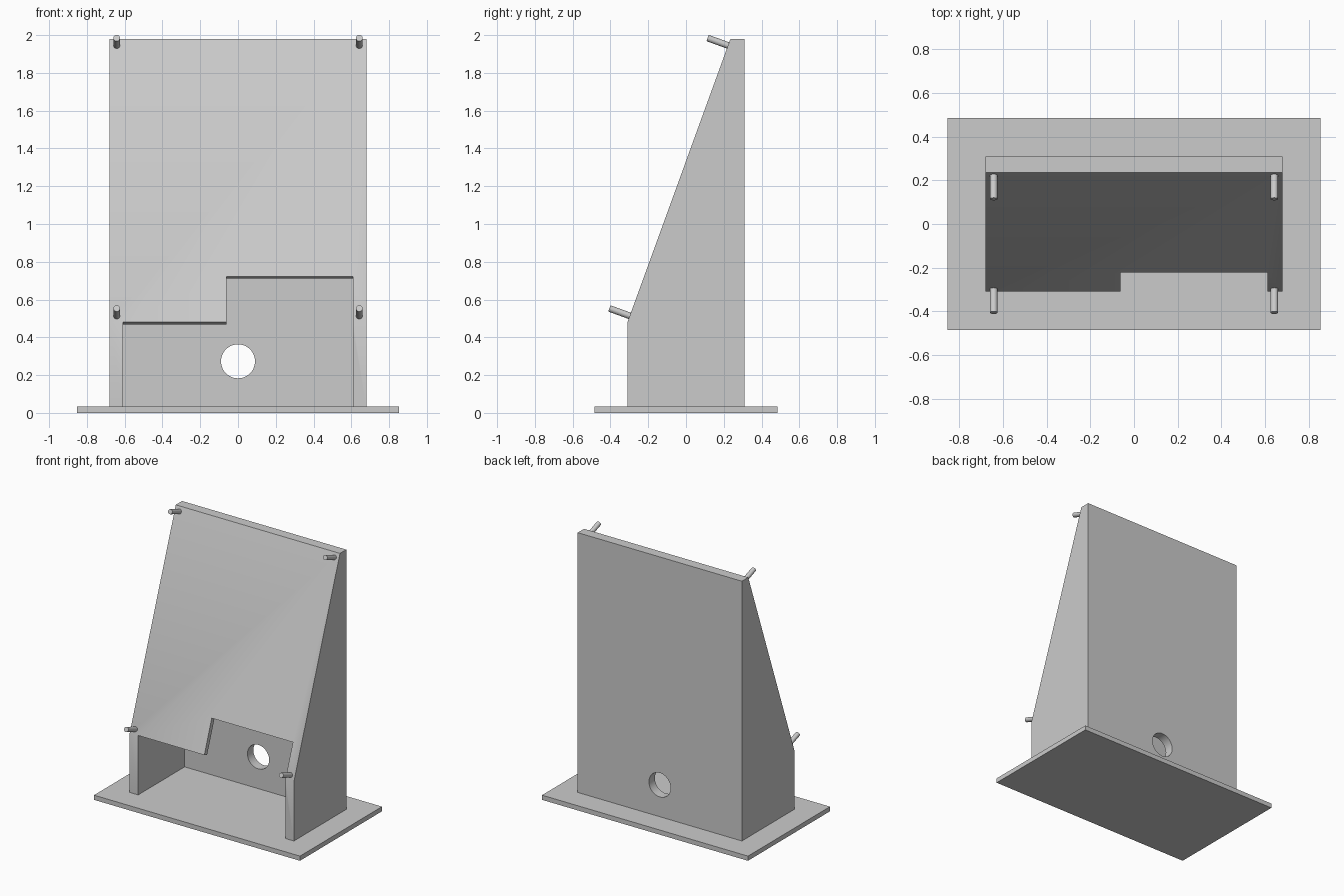
import bpy, bmesh, math
from mathutils import Vector

if "Cube" in bpy.data.objects:
    bpy.data.objects.remove(bpy.data.objects["Cube"], do_unlink=True)

# Single grey material
GREY = (0.6, 0.6, 0.6, 1.0)
grey = bpy.data.materials.new("plain_grey")
grey.use_nodes = True
grey.diffuse_color = GREY
grey.node_tree.nodes["Principled BSDF"].inputs["Base Color"].default_value = GREY

# Main dimensions
BASE_TOP, TOP = 0.035, 1.98
HALF_W, INNER_W = 0.68, 0.61
FRONT, BACK, BACK_INNER = -0.31, 0.31, 0.24
PANEL = 0.035

# Slope frame: up the slope and out of it, in (y, z)
foot, crest = Vector((FRONT, 0.48)), Vector((0.235, TOP))
up = (crest - foot).normalized()
out = Vector((-up.y, up.x))


def on_slope(s, d):
    return foot + up * s + out * d


def prism(name, profile, x0, x1):
    """Extrude a (y, z) profile along x."""
    bm = bmesh.new()
    face = bm.faces.new([bm.verts.new((x0, y, z)) for y, z in profile])
    ext = bmesh.ops.extrude_face_region(bm, geom=[face])
    moved = [v for v in ext["geom"] if isinstance(v, bmesh.types.BMVert)]
    bmesh.ops.translate(bm, verts=moved, vec=(x1 - x0, 0, 0))
    bmesh.ops.recalc_face_normals(bm, faces=bm.faces)
    mesh = bpy.data.meshes.new(name)
    bm.to_mesh(mesh)
    bm.free()
    mesh.materials.append(grey)
    obj = bpy.data.objects.new(name, mesh)
    bpy.context.collection.objects.link(obj)
    return obj


def rod(name, start, end, radius, sides):
    axis = Vector(end) - Vector(start)
    bpy.ops.mesh.primitive_cylinder_add(
        vertices=sides, radius=radius, depth=axis.length,
        location=(Vector(start) + Vector(end)) / 2,
        rotation=axis.to_track_quat("Z", "Y").to_euler())
    obj = bpy.context.object
    obj.name = name
    obj.data.materials.append(grey)
    bpy.ops.object.shade_smooth_by_angle(angle=math.radians(30))
    return obj


def cut(target, cutter):
    cutter.hide_render = True
    mod = target.modifiers.new("cut", "BOOLEAN")
    mod.operation, mod.solver, mod.object = "DIFFERENCE", "EXACT", cutter
    bpy.context.view_layer.objects.active = target
    bpy.ops.object.modifier_apply(modifier=mod.name)
    bpy.data.objects.remove(cutter, do_unlink=True)


# Base plate
prism("base_plate", [(-0.485, 0), (0.485, 0), (0.485, BASE_TOP), (-0.485, BASE_TOP)],
      -0.853, 0.853)

# Wedge-shaped housing
housing = prism("housing", [(FRONT, BASE_TOP), (BACK, BASE_TOP), (BACK, TOP), crest, foot],
                -HALF_W, HALF_W)

# Hollow interior, open at the lower front
inner_foot = on_slope(0, -PANEL)
inner_crest = on_slope((BACK_INNER - inner_foot.x) / up.x, -PANEL)
cut(housing, prism("cavity_cutter",
                   [(-0.5, 0), (BACK_INNER, 0), inner_crest, inner_foot, on_slope(0, 0.2)],
                   -INNER_W, INNER_W))

# Step notched into the lower edge of the sloped panel
cut(housing, prism("notch_cutter",
                   [on_slope(-0.05, -0.06), on_slope(0.258, -0.06),
                    on_slope(0.258, 0.1), on_slope(-0.05, 0.1)],
                   -0.062, INNER_W))

# Round cable hole through the back wall
cut(housing, rod("hole_cutter", (0, 0.15, 0.273), (0, 0.4, 0.273), 0.09, 48))
bpy.context.view_layer.objects.active = housing
housing.select_set(True)
bpy.ops.object.shade_smooth_by_angle(angle=math.radians(30))

# Four pegs standing out of the slope
for level, s in (("lower", 0.036), ("upper", 1.559)):
    for side, x in (("right", -0.642), ("left", 0.642)):
        a, b = on_slope(s, -0.01), on_slope(s, 0.115)
        rod(f"{level}_{side}_peg", (x, *a), (x, *b), 0.0175, 24)
